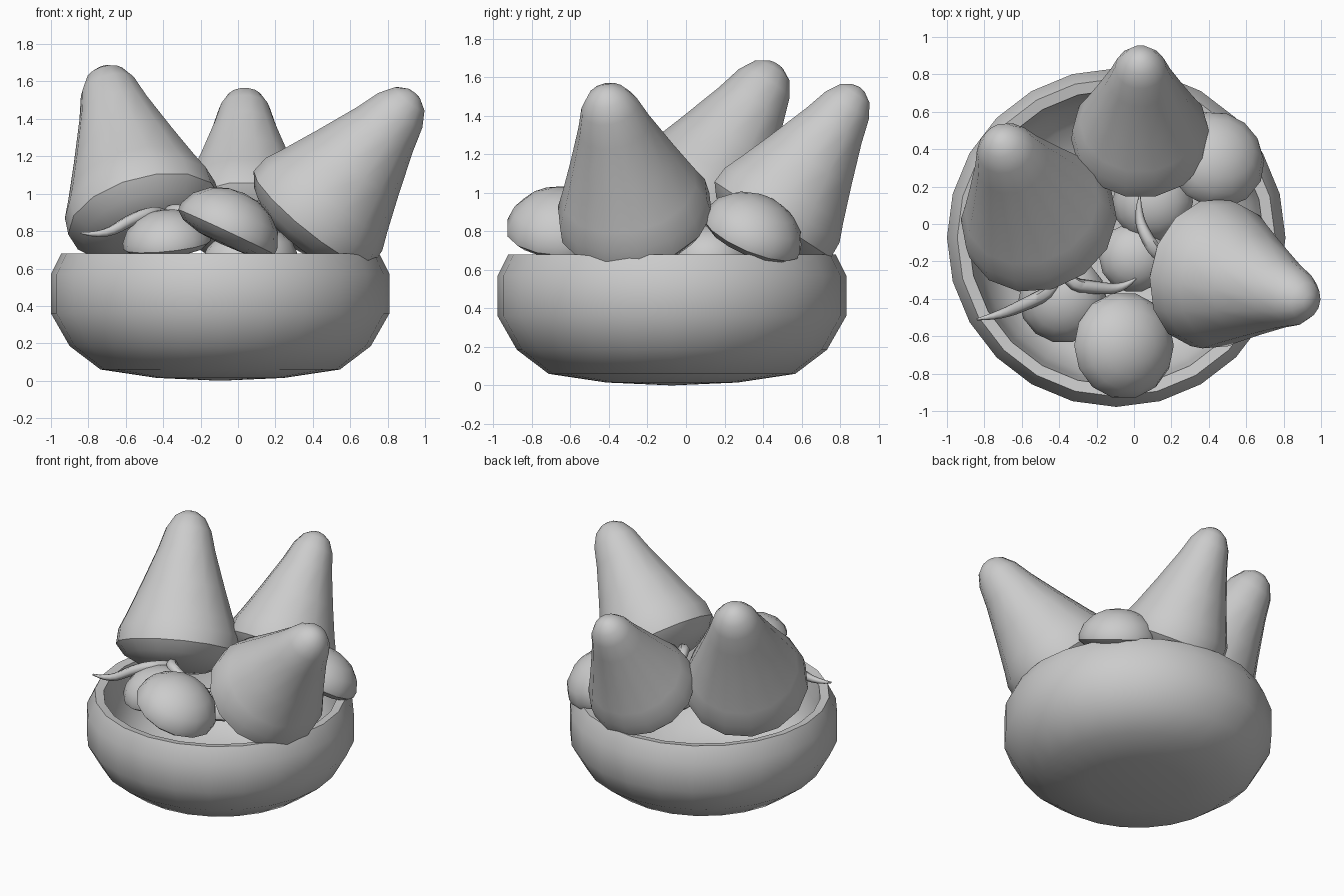
import bpy, math
from mathutils import Vector

if "Cube" in bpy.data.objects:
    bpy.data.objects.remove(bpy.data.objects["Cube"])


def finish(ob, angle):
    bpy.ops.object.select_all(action='DESELECT')
    ob.select_set(True)
    bpy.context.view_layer.objects.active = ob
    bpy.ops.object.shade_smooth_by_angle(angle=math.radians(angle))


def lathe(name, profile, sides, origin, axis=(0, 0, 1), angle=40):
    """Spin (radius, height) points about an axis; radius 0 makes a pole."""
    rot = Vector((0, 0, 1)).rotation_difference(Vector(axis).normalized())
    origin = Vector(origin)
    verts, rings, faces = [], [], []
    for r, h in profile:
        n = 1 if r == 0 else sides
        rings.append([len(verts) + i for i in range(n)])
        for i in range(n):
            a = 2 * math.pi * i / sides
            verts.append(origin + rot @ Vector((r * math.cos(a), r * math.sin(a), h)))
    for a, b in zip(rings, rings[1:]):
        for i in range(sides):
            j = (i + 1) % sides
            ids = [a[i % len(a)], a[j % len(a)], b[j % len(b)], b[i % len(b)]]
            faces.append(list(dict.fromkeys(ids)))
    me = bpy.data.meshes.new(name)
    me.from_pydata(verts, [], faces)
    me.update()
    ob = bpy.data.objects.new(name, me)
    bpy.context.collection.objects.link(ob)
    finish(ob, angle)
    return ob


# Bowl with a thick rim and hollow inside
lathe("bowl", [(0, 0.0), (0.34, 0.015), (0.64, 0.06), (0.805, 0.185), (0.905, 0.36),
               (0.905, 0.57), (0.85, 0.68), (0.79, 0.67), (0.77, 0.54), (0.74, 0.38),
               (0.64, 0.23), (0.4, 0.13), (0, 0.11)], 24, (-0.095, -0.073, 0), angle=45)

# Tall tapered fruits, leaning outwards: rim centre, tip, rim radius
FRUIT = [(0, -0.24), (0.52, -0.21), (0.85, -0.11), (1.0, 0.0), (0.985, 0.11), (0.88, 0.22),
         (0.69, 0.44), (0.47, 0.71), (0.37, 0.86), (0.25, 0.95), (0.11, 0.99), (0, 1.0)]
for name, base, tip, rad in [
        ("fruit_left", (-0.5, 0.0, 0.88), (-0.72, 0.47, 1.67), 0.42),
        ("fruit_back", (0.035, 0.45, 0.86), (0.035, 0.90, 1.55), 0.37),
        ("fruit_right", (0.40, -0.26, 0.87), (0.945, -0.42, 1.54), 0.405)]:
    axis = Vector(tip) - Vector(base)
    lathe(name, [(r * rad, h * (axis.length if h > 0 else rad * 1.6)) for r, h in FRUIT],
          14, base, axis, 38)

# Mushroom caps with rounded undersides: centre, normal, radius
CAP = [(0, -0.26), (0.45, -0.24), (0.82, -0.15), (0.98, -0.02), (0.98, 0.12), (0.86, 0.38),
       (0.62, 0.6), (0.32, 0.73), (0, 0.77)]
for name, c, n, rad in [
        ("cap_front", (-0.06, -0.65, 0.80), (0.42, 0.02, 0.9), 0.29),
        ("cap_right", (0.43, 0.34, 0.78), (0.3, 0.38, 0.88), 0.275),
        ("cap_left", (-0.38, -0.40, 0.73), (-0.1, -0.15, 1), 0.24),
        ("cap_middle", (0.0, -0.18, 0.64), (0, 0, 1), 0.19),
        ("cap_inner", (0.1, 0.12, 0.66), (0, 0, 1), 0.22)]:
    lathe(name, [(r * rad, h * rad) for r, h in CAP], 14, c, n, 50)


# Thin curled leaves under the fruits
def leaf(name, pts):
    cu = bpy.data.curves.new(name, 'CURVE')
    cu.dimensions = '3D'
    cu.bevel_depth = 0.036
    cu.bevel_resolution = 1
    cu.use_fill_caps = True
    cu.resolution_u = 4
    sp = cu.splines.new('NURBS')
    sp.points.add(len(pts) - 1)
    for i, p in enumerate(pts):
        sp.points[i].co = (*p, 1)
        sp.points[i].radius = min(1.0, 0.15 + 0.55 * i)
    sp.use_endpoint_u = True
    sp.order_u = 3
    ob = bpy.data.objects.new(name, cu)
    bpy.context.collection.objects.link(ob)
    bpy.context.view_layer.objects.active = ob
    bpy.ops.object.select_all(action='DESELECT')
    ob.select_set(True)
    bpy.ops.object.convert(target='MESH')
    finish(bpy.context.view_layer.objects.active, 60)


leaf("leaf_left", [(-0.84, -0.51, 0.79), (-0.72, -0.49, 0.77), (-0.56, -0.42, 0.87),
                   (-0.42, -0.35, 0.91), (-0.38, -0.2, 0.86)])
leaf("leaf_front", [(0.01, -0.29, 0.82), (-0.06, -0.35, 0.80), (-0.22, -0.34, 0.87),
                    (-0.36, -0.32, 0.93), (-0.4, -0.15, 0.86)])
leaf("leaf_middle", [(0.03, 0.15, 0.92), (0.02, 0.04, 0.90), (0.07, -0.08, 0.94),
                     (0.14, -0.18, 0.92), (0.25, -0.22, 0.82)])
